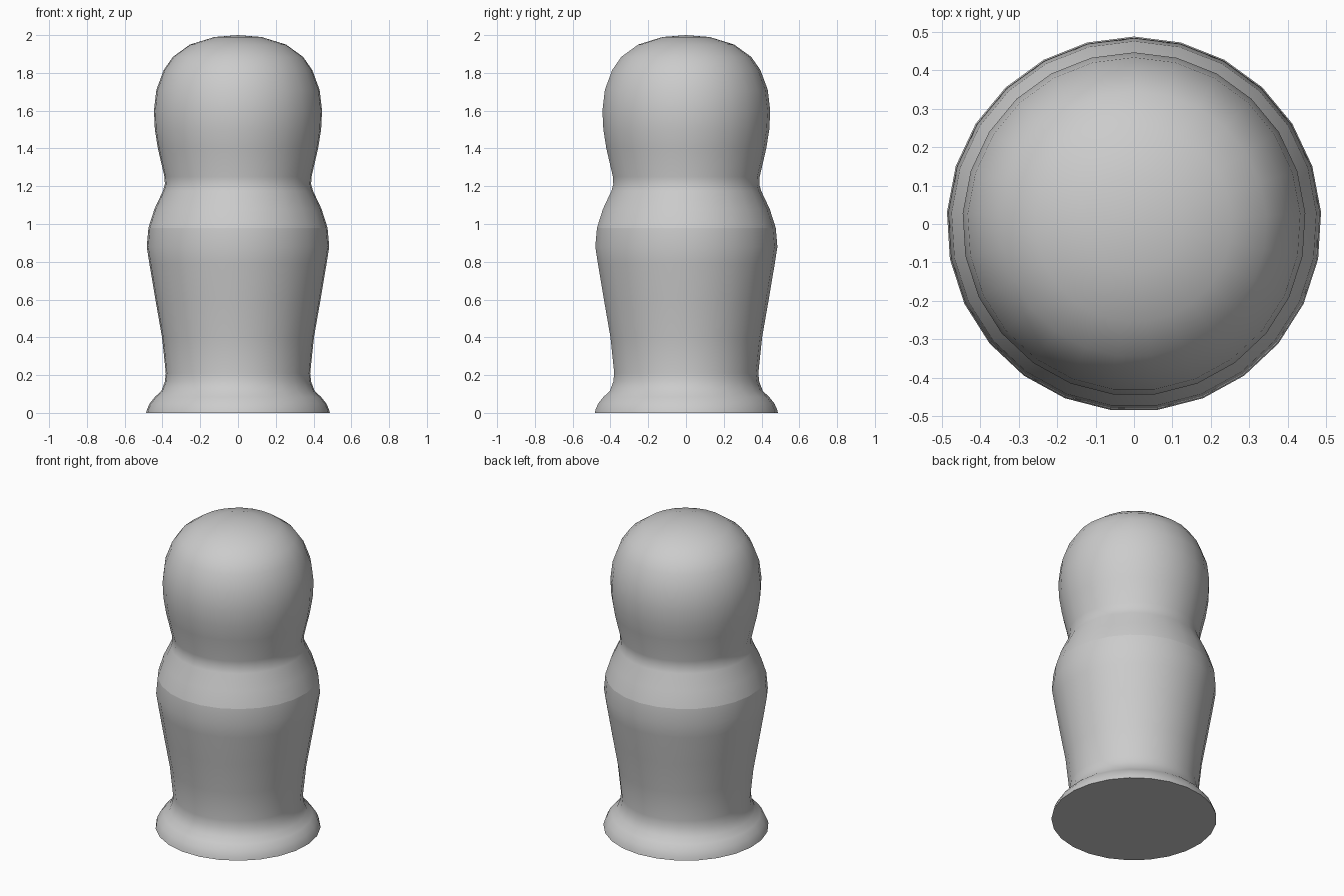
import bpy, bmesh, math

cube = bpy.data.objects.get("Cube")
if cube:
    bpy.data.objects.remove(cube, do_unlink=True)

SIDES = 25

grey = bpy.data.materials.new("plain grey")
grey.use_nodes = True
colour = (0.6, 0.6, 0.6, 1)
grey.diffuse_color = colour
grey.node_tree.nodes["Principled BSDF"].inputs["Base Color"].default_value = colour


def lathe(name, profile):
    """Turn a (radius, height) profile around z, starting at the back."""
    bm = bmesh.new()
    rings = []
    for r, z in profile:
        if r == 0:
            rings.append([bm.verts.new((0, 0, z))] * SIDES)
        else:
            angles = [math.pi / 2 + math.tau * i / SIDES for i in range(SIDES)]
            rings.append([bm.verts.new((r * math.cos(a), r * math.sin(a), z)) for a in angles])
    for low, high in zip(rings, rings[1:]):
        for i in range(SIDES):
            j = (i + 1) % SIDES
            corners = list(dict.fromkeys((low[i], low[j], high[j], high[i])))
            bm.faces.new(corners)
    mesh = bpy.data.meshes.new(name)
    bm.to_mesh(mesh)
    bm.free()
    mesh.materials.append(grey)
    ob = bpy.data.objects.new(name, mesh)
    bpy.context.collection.objects.link(ob)
    bpy.ops.object.select_all(action="DESELECT")
    ob.select_set(True)
    bpy.context.view_layer.objects.active = ob
    bpy.ops.object.shade_smooth_by_angle(angle=math.radians(50))
    return ob


# Lower half: flat underside, flared foot, waist and belly up to the seam
lathe("lower_body", [
    (0, 0), (0.487, 0), (0.482, 0.02), (0.468, 0.05), (0.44, 0.085),
    (0.407, 0.115), (0.388, 0.165), (0.383, 0.21), (0.403, 0.4),
    (0.438, 0.6), (0.47, 0.79), (0.484, 0.88), (0.475, 0.98),
])

# Upper half: shoulders, neck and rounded head
lathe("upper_body_and_head", [
    (0.475, 0.98), (0.443, 1.08), (0.398, 1.175), (0.388, 1.21),
    (0.39, 1.25), (0.425, 1.4), (0.441, 1.5), (0.446, 1.6),
    (0.433, 1.71), (0.394, 1.815), (0.345, 1.885), (0.255, 1.95),
    (0.125, 1.99), (0, 2),
])
